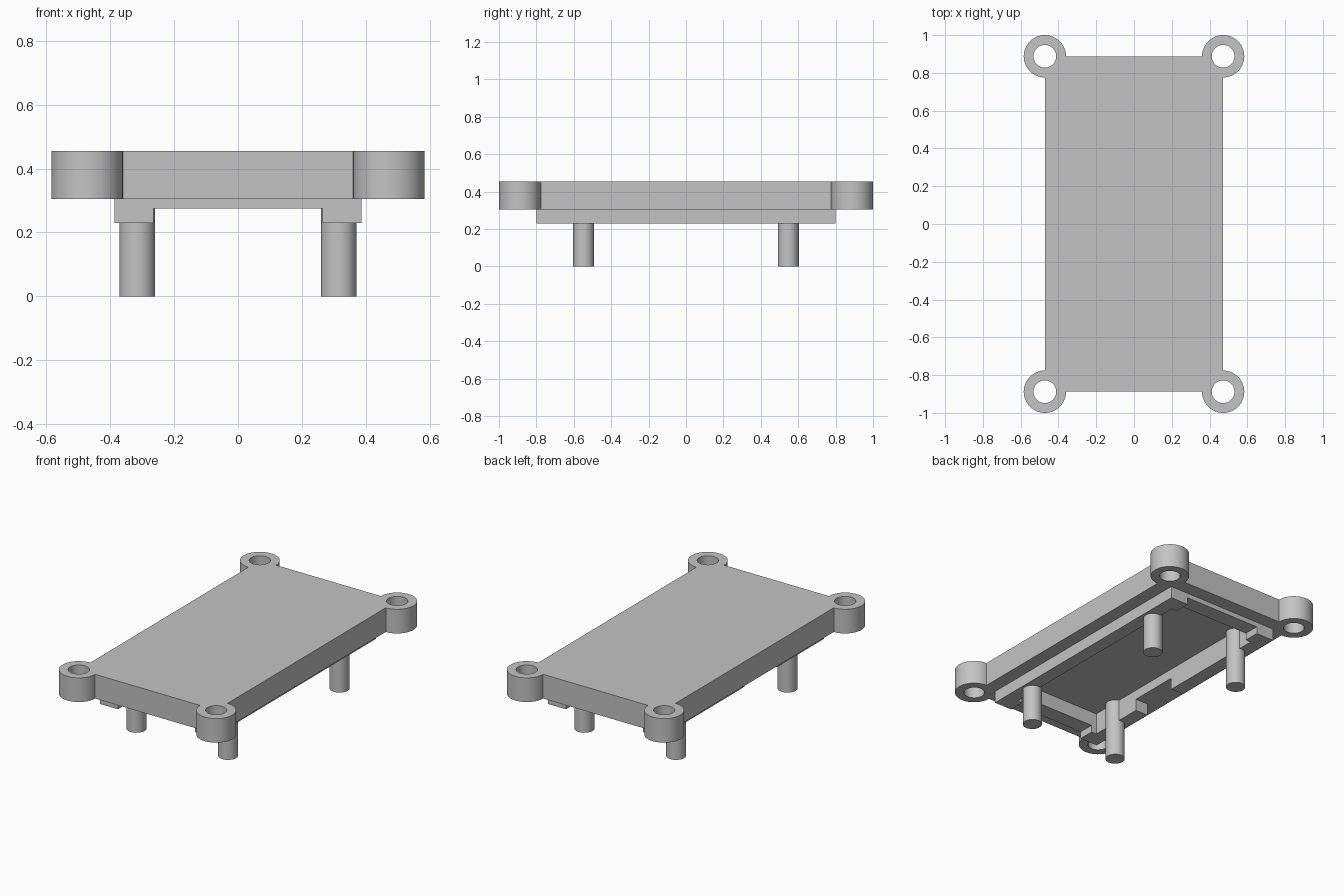
import bpy

if "Cube" in bpy.data.objects:
    bpy.data.objects.remove(bpy.data.objects["Cube"], do_unlink=True)

# Single material
gray = bpy.data.materials.new("light gray")
gray.use_nodes = True
color = (0.55, 0.55, 0.55, 1)
gray.diffuse_color = color
gray.node_tree.nodes["Principled BSDF"].inputs["Base Color"].default_value = color

TOP, UNDER, RIM_BOTTOM, CEILING = 0.455, 0.305, 0.23, 0.365
HX, HY = 0.472, 0.888          # plate half size, also ear centres
RX, RY = 0.387, 0.80           # rim half size
PX, PY = 0.30, 0.70            # pocket half size


def finish(name):
    ob = bpy.context.object
    ob.name = name
    ob.data.materials.append(gray)
    return ob


def box(name, x0, x1, y0, y1, z0, z1):
    bpy.ops.mesh.primitive_cube_add(
        size=1, location=((x0 + x1) / 2, (y0 + y1) / 2, (z0 + z1) / 2))
    ob = finish(name)
    ob.scale = (x1 - x0, y1 - y0, z1 - z0)
    bpy.ops.object.transform_apply(location=True, rotation=True, scale=True)
    return ob


def cylinder(name, x, y, r, z0, z1):
    bpy.ops.mesh.primitive_cylinder_add(
        vertices=48, radius=r, depth=z1 - z0, location=(x, y, (z0 + z1) / 2))
    ob = finish(name)
    bpy.ops.object.transform_apply(location=True, rotation=True, scale=True)
    return ob


def combine(target, other, operation):
    mod = target.modifiers.new(operation, "BOOLEAN")
    mod.operation, mod.solver, mod.object = operation, "EXACT", other
    bpy.context.view_layer.objects.active = target
    bpy.ops.object.modifier_apply(modifier=mod.name)
    bpy.data.objects.remove(other, do_unlink=True)


def smooth(ob):
    bpy.ops.object.select_all(action="DESELECT")
    ob.select_set(True)
    bpy.context.view_layer.objects.active = ob
    bpy.ops.object.shade_smooth_by_angle(angle=0.5)


corners = [(sx, sy) for sx in (-1, 1) for sy in (-1, 1)]

# Cover plate with round screw ears and a raised rim underneath
cover = box("cover_plate", -HX, HX, -HY, HY, UNDER, TOP)
for sx, sy in corners:
    combine(cover, cylinder("ear", sx * HX, sy * HY, 0.112, UNDER, TOP), "UNION")
combine(cover, box("rim", -RX, RX, -RY, RY, RIM_BOTTOM, 0.34), "UNION")

# Screw holes, hollow underside, end cutouts and side notch
for sx, sy in corners:
    combine(cover, cylinder("hole", sx * HX, sy * HY, 0.06, 0.1, 0.6), "DIFFERENCE")
combine(cover, box("pocket", -PX, PX, -PY, PY, 0.1, CEILING), "DIFFERENCE")
combine(cover, box("end_cutout", -0.264, 0.264, -1, 1, 0.1, 0.275), "DIFFERENCE")
combine(cover, box("side_notch", -0.43, -0.2, -0.34, -0.02, 0.1, UNDER), "DIFFERENCE")
smooth(cover)

# Four legs reaching up to the pocket ceiling
for sx, sy in corners:
    side = "left" if sx > 0 else "right"
    end = "back" if sy > 0 else "front"
    leg = cylinder(f"{end}_{side}_leg", sx * 0.315, sy * 0.547, 0.056, 0, CEILING + 0.01)
    smooth(leg)
